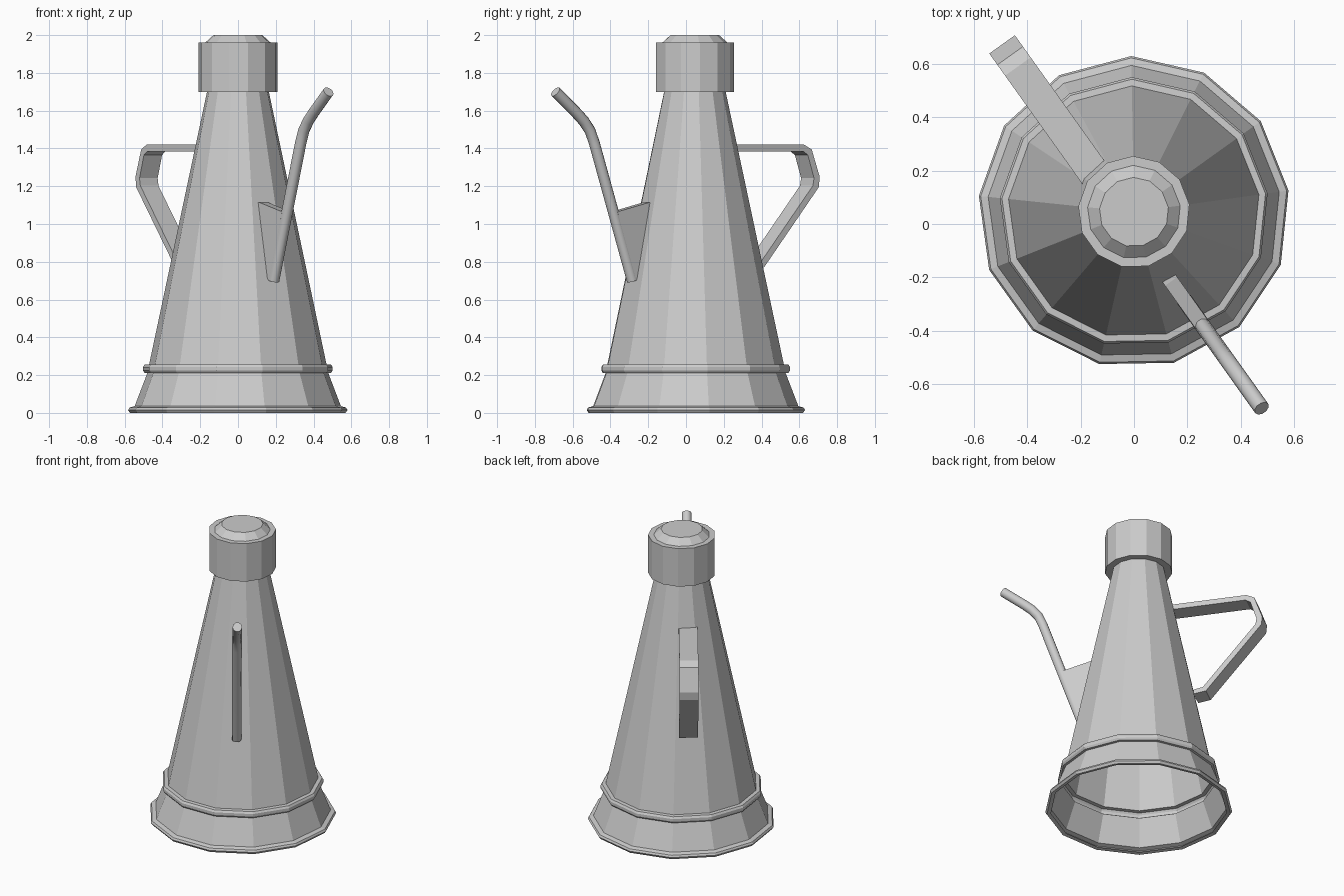
import bpy, bmesh
from math import cos, sin, pi, radians

if "Cube" in bpy.data.objects:
    bpy.data.objects.remove(bpy.data.objects["Cube"])

SIDES = 13
AXIS_Y = 0.045                      # lathe axis of the can
START = radians(91)
A = radians(-54.5)                  # heading of the spout, handle opposite
U = (cos(A), sin(A))
V = (-sin(A), cos(A))


def place(s, z, w=0.0):
    """Point in the spout/handle plane: s along it, w sideways."""
    return (s * U[0] + w * V[0], -0.02 + s * U[1] + w * V[1], z)


def finish(name, bm, recalc=True):
    if recalc:
        bmesh.ops.recalc_face_normals(bm, faces=bm.faces)
    me = bpy.data.meshes.new(name)
    bm.to_mesh(me)
    bm.free()
    ob = bpy.data.objects.new(name, me)
    bpy.context.collection.objects.link(ob)
    return ob


def lathe(name, profile, close_top=False):
    bm = bmesh.new()
    rings = []
    for r, z in profile:
        rings.append([bm.verts.new((r * cos(START + 2 * pi * i / SIDES),
                                    AXIS_Y + r * sin(START + 2 * pi * i / SIDES), z))
                      for i in range(SIDES)])
    for lo, hi in zip(rings, rings[1:]):
        for i in range(SIDES):
            j = (i + 1) % SIDES
            bm.faces.new((lo[i], lo[j], hi[j], hi[i]))
    if close_top:
        bm.faces.new(rings[-1])
    return finish(name, bm, recalc=False)


def prism(name, outline, width):
    bm = bmesh.new()
    left = [bm.verts.new(place(s, z, -width / 2)) for s, z in outline]
    right = [bm.verts.new(place(s, z, width / 2)) for s, z in outline]
    n = len(outline)
    bm.faces.new(left)
    bm.faces.new(right[::-1])
    for i in range(n):
        j = (i + 1) % n
        bm.faces.new((left[i], right[i], right[j], left[j]))
    return finish(name, bm)


# Hollow conical can with foot rim and raised band, open underneath
lathe("body", [(0.55, 0.005), (0.575, 0.0), (0.585, 0.015), (0.578, 0.028), (0.55, 0.036),
               (0.483, 0.21), (0.498, 0.212), (0.506, 0.225), (0.506, 0.242),
               (0.498, 0.255), (0.473, 0.257), (0.165, 1.70)])

# Lid with stepped, sloping top
lathe("cap", [(0.16, 1.70), (0.21, 1.70), (0.21, 1.96), (0.175, 1.96), (0.13, 2.0)],
      close_top=True)

# Strap handle: outer line, then inner line back
outer = [(-0.25, 1.42), (-0.75, 1.42), (-0.80, 1.395), (-0.852, 1.25), (-0.846, 1.195),
         (-0.49, 0.77), (-0.41, 0.76)]
inner = [(-0.41, 0.79), (-0.47, 0.80), (-0.808, 1.203), (-0.815, 1.243), (-0.775, 1.365),
         (-0.745, 1.385), (-0.25, 1.385)]
prism("handle", outer + inner, 0.118)

# Wedge bracket between can and spout
prism("spout_bracket", [(0.21, 1.115), (0.24, 1.113), (0.44, 1.065), (0.33, 0.70), (0.28, 0.72)], 0.056)

# Bent spout tube
path = [(0.325, 0.70), (0.572, 1.43), (0.60, 1.495), (0.64, 1.545), (0.69, 1.59), (0.825, 1.70)]
cu = bpy.data.curves.new("spout", 'CURVE')
cu.dimensions = '3D'
cu.bevel_depth = 0.03
cu.bevel_resolution = 3
cu.use_fill_caps = True
sp = cu.splines.new('POLY')
sp.points.add(len(path) - 1)
for p, (s, z) in zip(sp.points, path):
    p.co = (*place(s, z), 1)
spout = bpy.data.objects.new("spout", cu)
bpy.context.collection.objects.link(spout)
